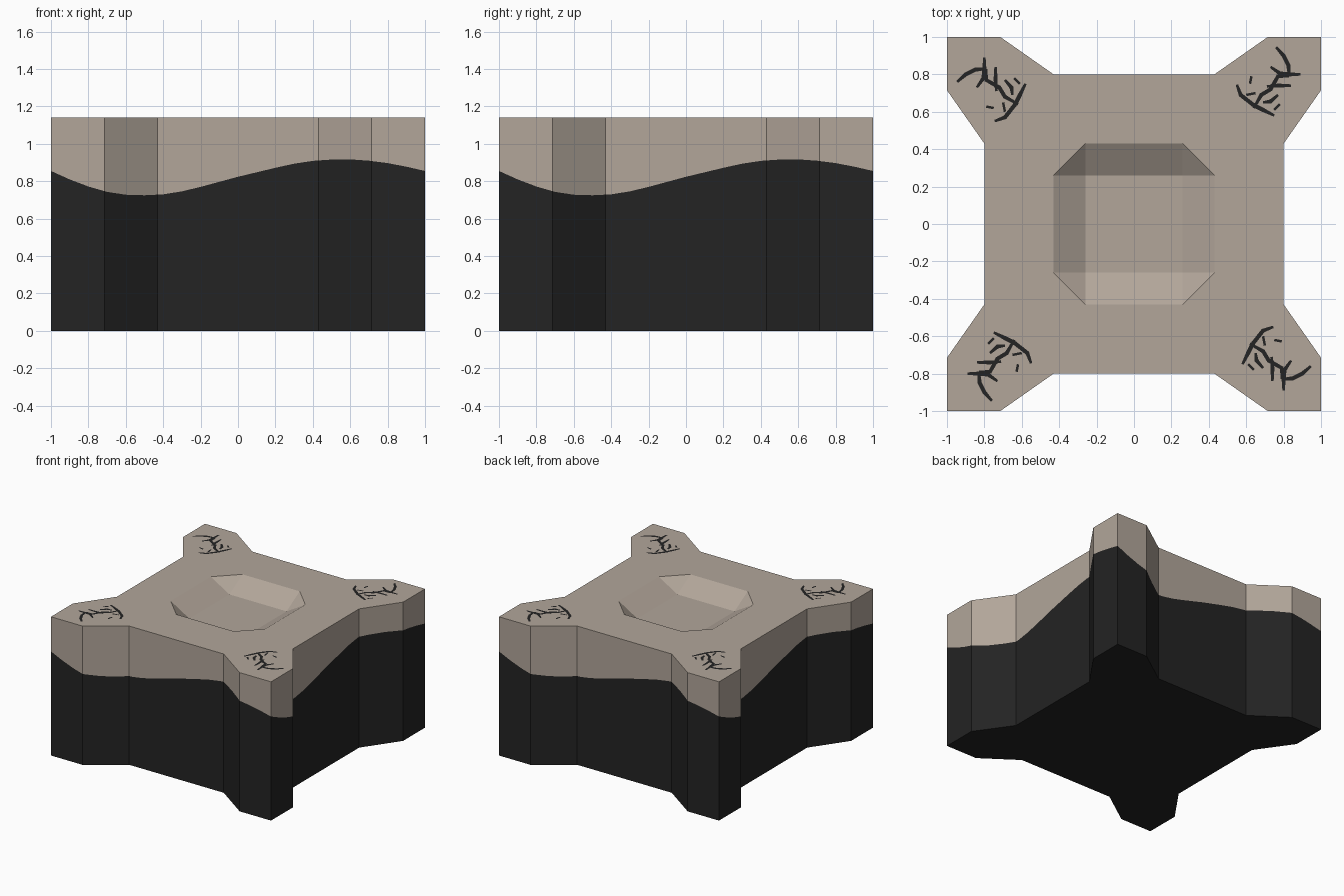
import bpy, bmesh, math
from mathutils import Vector

if "Cube" in bpy.data.objects:
    bpy.data.objects.remove(bpy.data.objects["Cube"])

TOP = 1.14
DISH_DEPTH = 0.10


def material(name, rgb):
    m = bpy.data.materials.new(name)
    m.diffuse_color = (*rgb, 1)
    m.use_nodes = True
    m.node_tree.nodes["Principled BSDF"].inputs["Base Color"].default_value = m.diffuse_color
    return m


stone = material("taupe stone", (0.445, 0.381, 0.323))
black = material("charcoal black", (0.017, 0.017, 0.017))


def turn(p, k):
    """Rotate an (x, y) point by k quarter turns."""
    x, y = p
    for _ in range(k):
        x, y = -y, x
    return x, y


# One side of the outline as depth over x, and the wavy colour line as height over x
OUTLINE = [(-1, -1), (-0.715, -1), (-0.43, -0.8), (0.43, -0.8), (0.715, -1), (1, -1)]
WAVE = [(-1, .855), (-.9, .81), (-.8, .772), (-.7, .743), (-.6, .728), (-.5, .725),
        (-.4, .73), (-.3, .746), (-.2, .77), (-.1, .797), (0, .824), (.1, .848),
        (.2, .872), (.3, .894), (.4, .909), (.5, .916), (.6, .917), (.7, .91),
        (.8, .897), (.9, .878), (1, .855)]


def lookup(table, x):
    for (x0, v0), (x1, v1) in zip(table, table[1:]):
        if x <= x1:
            return v0 + (v1 - v0) * (x - x0) / (x1 - x0)
    return table[-1][1]


def finish(bm, name, mats, recalc=True):
    bmesh.ops.remove_doubles(bm, verts=bm.verts, dist=1e-5)
    if recalc:
        bmesh.ops.recalc_face_normals(bm, faces=bm.faces)
    me = bpy.data.meshes.new(name)
    bm.to_mesh(me)
    bm.free()
    for m in mats:
        me.materials.append(m)
    ob = bpy.data.objects.new(name, me)
    bpy.context.collection.objects.link(ob)
    return ob


# Body: four identical sides, each with a lower dark and an upper pale wall
bm = bmesh.new()


def face(pts, mat):
    f = bm.faces.new([bm.verts.new(p) for p in pts])
    f.material_index = mat


xs = sorted(set([p[0] for p in OUTLINE] + [round(-1 + i * 0.05, 3) for i in range(41)]))
rim = [(-0.26, -0.43), (0.26, -0.43), (0.43, -0.26)]
floor = TOP - DISH_DEPTH
bottom = []
for k in range(4):
    cols = [(turn((x, lookup(OUTLINE, x)), k), lookup(WAVE, x)) for x in xs]
    for (a, za), (b, zb) in zip(cols, cols[1:]):
        face([(*a, 0), (*b, 0), (*b, zb), (*a, za)], 1)
        face([(*a, za), (*b, zb), (*b, TOP), (*a, TOP)], 0)
    bottom += [(*c[0], 0) for c in cols[:-1]]
    # top surface between the outline and the dish rim
    r = [turn(p, k) for p in rim]
    face([(*c[0], TOP) for c in cols] + [(*p, TOP) for p in reversed(r)], 0)
    # sloping dish wall and its corner triangle
    f0, f1 = turn((-0.26, -0.26), k), turn((0.26, -0.26), k)
    face([(*r[0], TOP), (*r[1], TOP), (*f1, floor), (*f0, floor)], 0)
    face([(*r[1], TOP), (*r[2], TOP), (*f1, floor)], 0)
face([(*turn((-0.26, -0.26), k), floor) for k in range(4)], 0)
face(bottom[::-1], 1)
finish(bm, "block_body", [stone, black])

# Corner markings: tapered brush strokes on the top, repeated by quarter turns
STROKES = [
    [(.76, .945), (.80, .90), (.825, .85), (.83, .79)],
    [(.73, .84), (.78, .805), (.83, .80), (.89, .80)],
    [(.83, .79), (.77, .79), (.73, .72), (.68, .69), (.64, .62)],
    [(.71, .735), (.77, .74), (.84, .74)],
    [(.55, .745), (.57, .69), (.64, .635), (.69, .61), (.75, .58)],
    [(.69, .65), (.73, .655), (.77, .69)],
    [(.62, .75), (.628, .79)],
    [(.60, .69), (.65, .70)],
    [(.75, .61), (.78, .64)],
]


def stroke(bm, pts, half):
    pts = [Vector(p) for p in pts]
    left, right = [], []
    for i, p in enumerate(pts):
        d = (pts[min(i + 1, len(pts) - 1)] - pts[max(i - 1, 0)]).normalized()
        w = half * (0.6 if i in (0, len(pts) - 1) else 1)
        n = Vector((-d.y, d.x)) * w
        left.append(p + n)
        right.append(p - n)
    for k in range(4):
        for i in range(len(pts) - 1):
            quad = [right[i], right[i + 1], left[i + 1], left[i]]
            bm.faces.new([bm.verts.new((*turn(q, k), TOP + 0.003)) for q in quad])


bm = bmesh.new()
for s in STROKES:
    stroke(bm, s, 0.011)
finish(bm, "corner_markings", [black], recalc=False)
